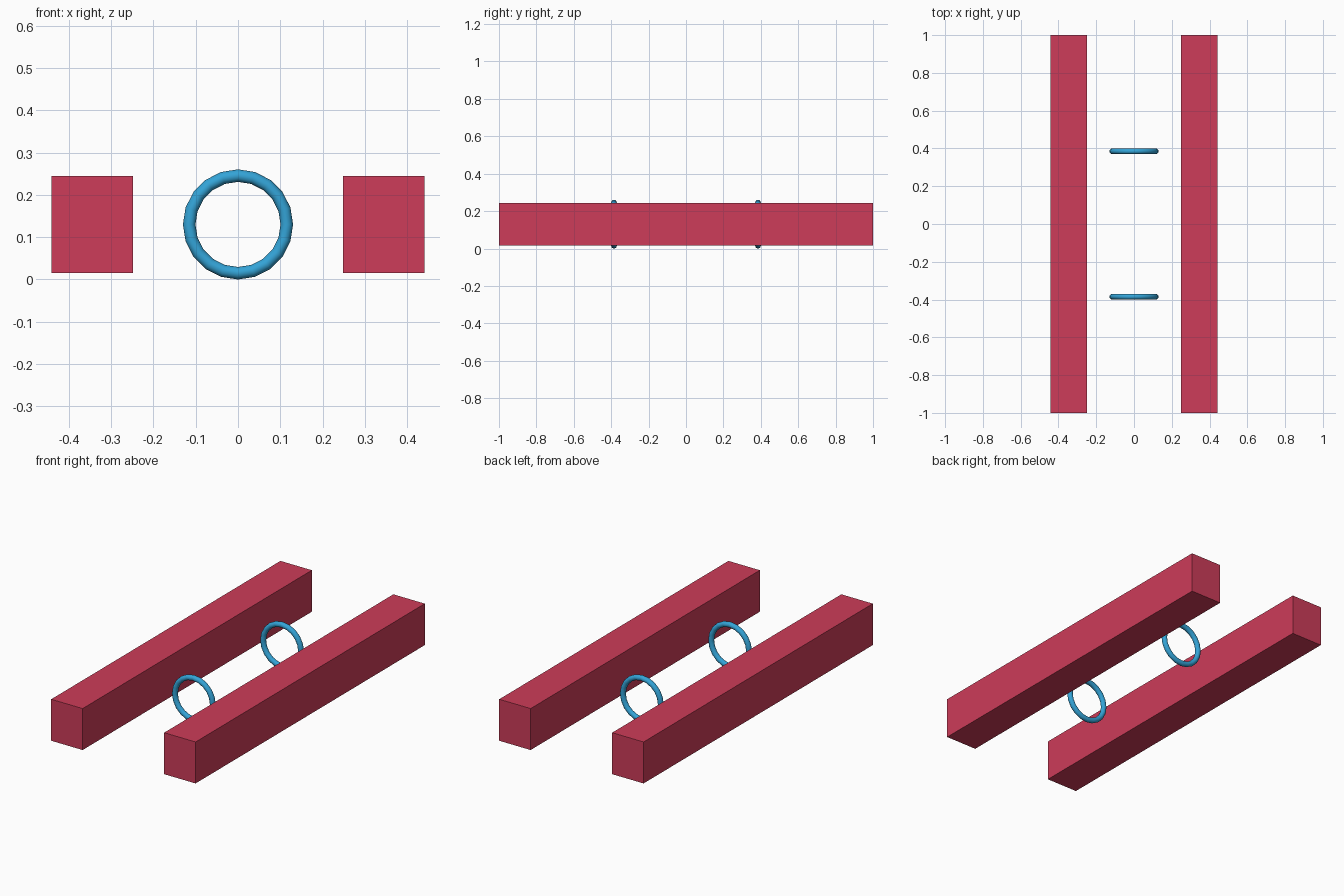
import bpy
import math

cube = bpy.data.objects.get("Cube")
if cube:
    bpy.data.objects.remove(cube, do_unlink=True)


def make_material(name, color):
    mat = bpy.data.materials.new(name)
    mat.use_nodes = True
    mat.diffuse_color = color
    mat.node_tree.nodes["Principled BSDF"].inputs["Base Color"].default_value = color
    return mat


red = make_material("crimson_red", (0.61, 0.045, 0.1, 1))
blue = make_material("sky_blue", (0.034, 0.37, 0.68, 1))

RING_Z = 0.13

# Long square-edged side beams
for side, sign in (("left", 1), ("right", -1)):
    bpy.ops.mesh.primitive_cube_add(size=1, location=(sign * 0.345, 0, RING_Z))
    beam = bpy.context.object
    beam.name = side + "_beam"
    beam.scale = (0.192, 2.0, 0.229)
    bpy.ops.object.transform_apply(location=False, rotation=False, scale=True)
    beam.data.materials.append(red)

# Upright rings floating between the beams
for end, sign in (("front", -1), ("back", 1)):
    bpy.ops.mesh.primitive_torus_add(
        major_radius=0.1155, minor_radius=0.0148,
        major_segments=20, minor_segments=12,
        location=(0, sign * 0.385, RING_Z), rotation=(math.pi / 2, 0, 0))
    ring = bpy.context.object
    ring.name = end + "_ring"
    ring.data.materials.append(blue)
    bpy.ops.object.shade_smooth_by_angle(angle=math.radians(40))
